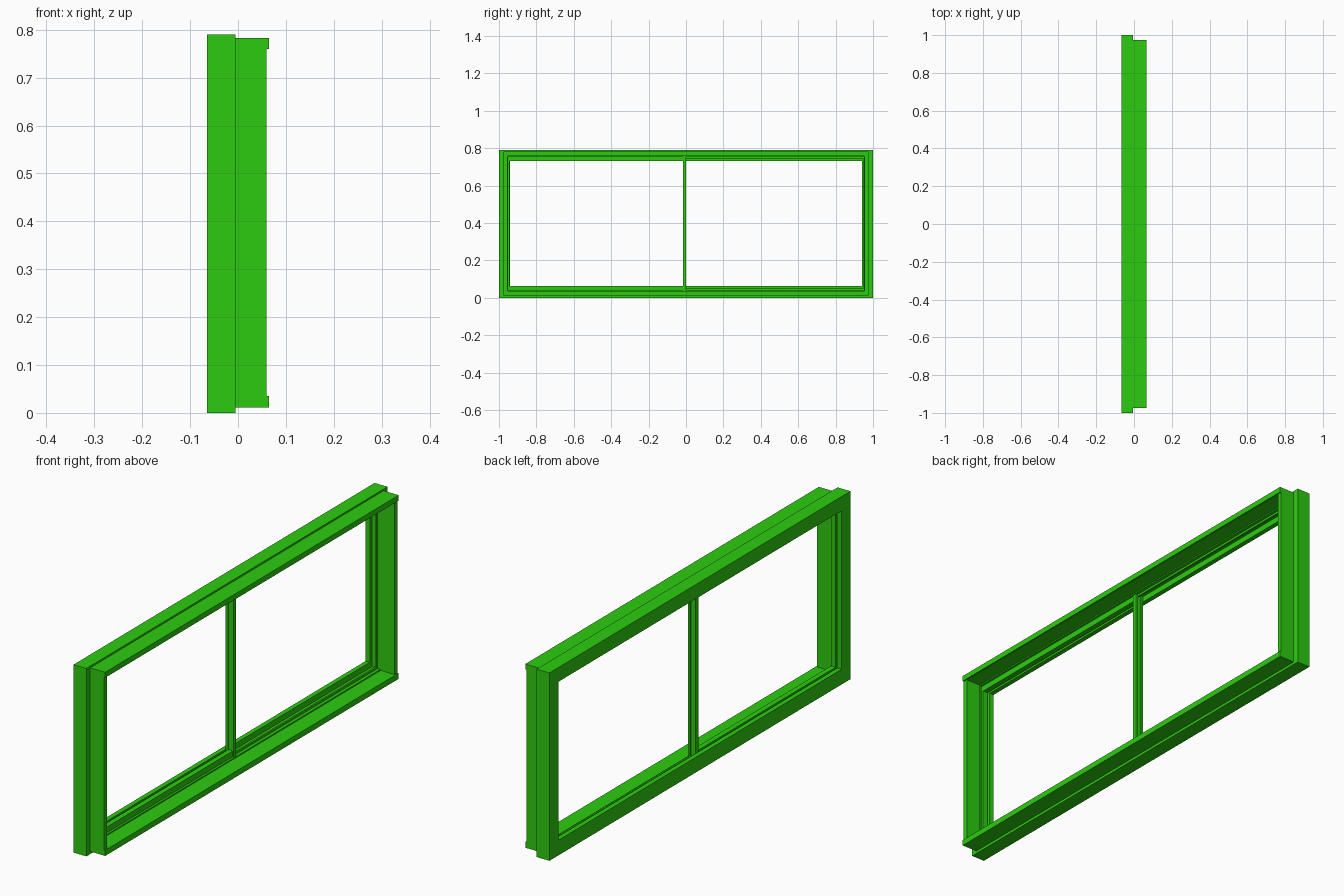
import bpy, bmesh

cube = bpy.data.objects.get("Cube")
if cube:
    bpy.data.objects.remove(cube, do_unlink=True)

green = bpy.data.materials.new("bright green")
green.use_nodes = True
COLOUR = (0.026, 0.6, 0.005, 1)
green.diffuse_color = COLOUR
green.node_tree.nodes["Principled BSDF"].inputs["Base Color"].default_value = COLOUR

HALF_W, HEIGHT = 1.0, 0.79


def finish(name, bm):
    bmesh.ops.recalc_face_normals(bm, faces=bm.faces)
    mesh = bpy.data.meshes.new(name)
    bm.to_mesh(mesh)
    bm.free()
    mesh.materials.append(green)
    obj = bpy.data.objects.new(name, mesh)
    bpy.context.collection.objects.link(obj)
    return obj


def box(name, x, y, z):
    bm = bmesh.new()
    bmesh.ops.create_cube(bm, size=1)
    for v in bm.verts:
        v.co = [lo + (c + 0.5) * (hi - lo) for c, (lo, hi) in zip(v.co, (x, y, z))]
    return finish(name, bm)


def mitred_frame(name, profile):
    """Sweep a closed (depth, side inset, rail inset) profile round the opening."""
    bm = bmesh.new()
    loops = []
    for sy, sz in ((-1, -1), (1, -1), (1, 1), (-1, 1)):
        loop = []
        for x, iy, iz in profile:
            centre = HEIGHT / 2 + (0.002 if iz else 0)
            loop.append(bm.verts.new((x, sy * (HALF_W - iy), centre + sz * (HEIGHT / 2 - iz))))
        loops.append(loop)
    n = len(profile)
    for k in range(4):
        a, b = loops[k], loops[(k + 1) % 4]
        for i in range(n):
            j = (i + 1) % n
            bm.faces.new((a[i], a[j], b[j], b[i]))
    return finish(name, bm)


# Outer frame: back flange, stepped track channel and slimmer front half
mitred_frame("window_frame", [
    (-0.065, 0, 0), (-0.005, 0, 0),
    (-0.005, 0.025, 0.009), (0.06, 0.025, 0.009),
    (0.06, 0.045, 0.033), (-0.005, 0.045, 0.033),
    (-0.005, 0.047, 0.038), (-0.018, 0.047, 0.038),
    (-0.018, 0.053, 0.047), (-0.025, 0.053, 0.047),
    (-0.025, 0.047, 0.038), (-0.045, 0.047, 0.038),
    (-0.045, 0.06, 0.062), (-0.065, 0.06, 0.062),
])

# Small lips along the front of the head and sill
for name, z in (("sill_lip", (0.011, 0.035)), ("head_lip", (0.76, 0.783))):
    box(name, (0.06, 0.065), (-0.975, 0.975), z)

# Beads that hold the fixed half
for name, z in (("lower_bead", (0.038, 0.064)), ("upper_bead", (0.73, 0.756))):
    box(name, (-0.036, -0.014), (-0.953, -0.008), z)
box("side_bead", (-0.036, -0.014), (-0.955, -0.943), (0.04, 0.754))

# Centre mullion: a web with two flanges
box("mullion_web", (-0.045, -0.01), (-0.012, -0.003), (0.04, 0.754))
for name, x in (("mullion_back_flange", (-0.046, -0.036)), ("mullion_front_flange", (-0.02, -0.009))):
    box(name, x, (-0.016, 0.001), (0.04, 0.754))
